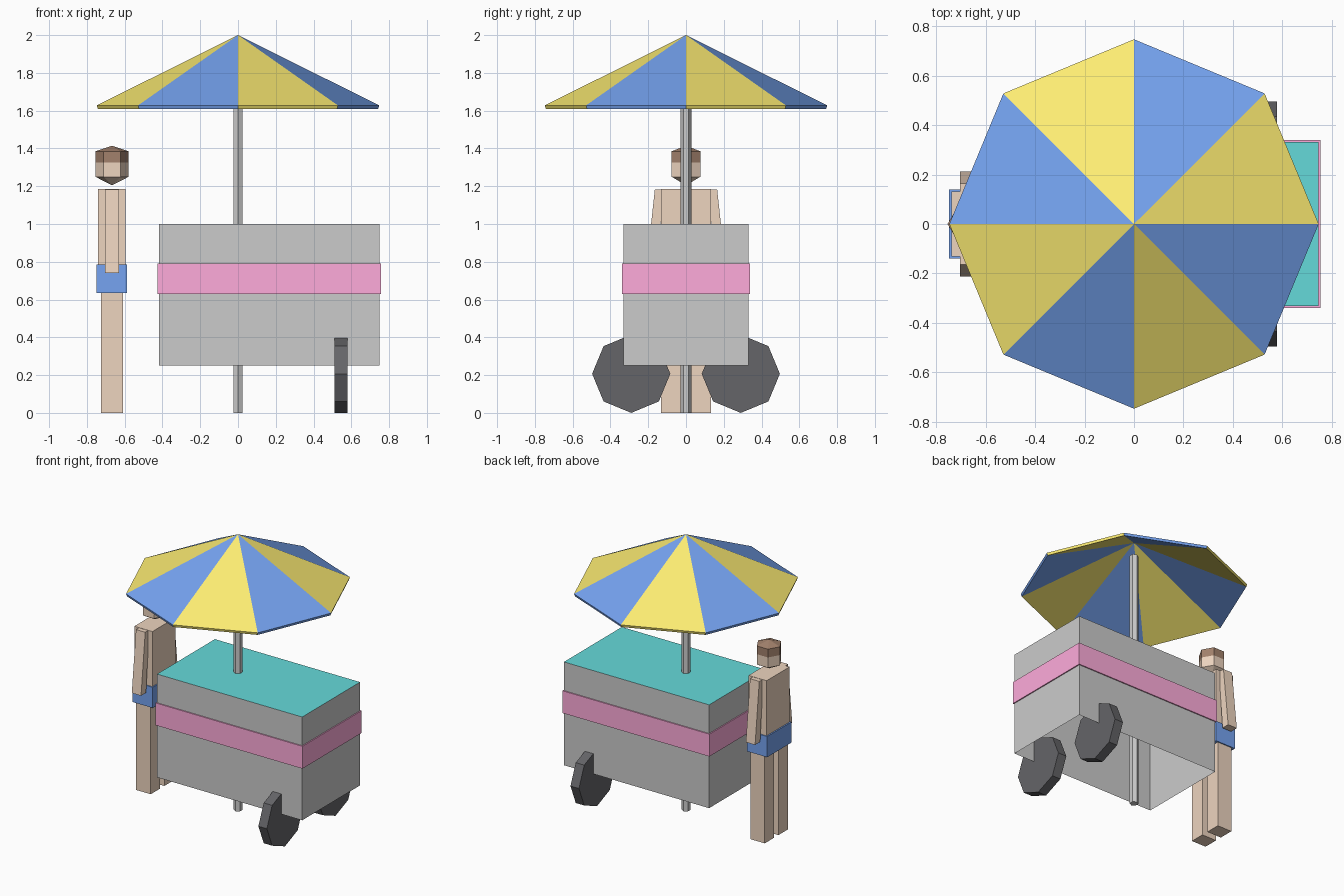
import bpy, bmesh
from math import sin, cos, pi, radians
from mathutils import Matrix

if "Cube" in bpy.data.objects:
    bpy.data.objects.remove(bpy.data.objects["Cube"])


def mat(name, rgb):
    m = bpy.data.materials.new(name)
    m.diffuse_color = (*rgb, 1)
    m.use_nodes = True
    m.node_tree.nodes["Principled BSDF"].inputs["Base Color"].default_value = m.diffuse_color
    return m


YELLOW = mat("yellow", (0.98, 0.84, 0.17))
BLUE = mat("blue", (0.18, 0.37, 0.88))
PINK = mat("pink", (1.0, 0.41, 0.71))
TEAL = mat("teal", (0.13, 0.70, 0.70))
SKIN = mat("skin", (0.85, 0.66, 0.52))
HAIR = mat("hair", (0.36, 0.22, 0.15))
BLACK = mat("black", (0.13, 0.13, 0.14))


def finish(name, bm, *mats):
    me = bpy.data.meshes.new(name)
    bm.to_mesh(me)
    bm.free()
    for m in mats:
        me.materials.append(m)
    ob = bpy.data.objects.new(name, me)
    bpy.context.collection.objects.link(ob)
    return ob


def loft(name, rings, mats=(), caps=(True, True), index=None):
    """Bridge equal-length rings of points; caps close the first/last ring."""
    bm = bmesh.new()
    vs = [[bm.verts.new(p) for p in r] for r in rings]
    n = len(rings[0])
    for k, (a, b) in enumerate(zip(vs, vs[1:])):
        for i in range(n):
            j = (i + 1) % n
            f = bm.faces.new((a[i], a[j], b[j], b[i]))
            if index:
                f.material_index = index(k, i)
    if caps[0]:
        bm.faces.new(vs[0][::-1])
    if caps[1]:
        bm.faces.new(vs[-1])
    bmesh.ops.remove_doubles(bm, verts=bm.verts, dist=1e-5)
    bmesh.ops.recalc_face_normals(bm, faces=bm.faces)
    return finish(name, bm, *mats)


def rect(x0, x1, y0, y1, z):
    return [(x0, y0, z), (x1, y0, z), (x1, y1, z), (x0, y1, z)]


def box(name, x, y, z, *mats, caps=(True, True)):
    return loft(name, [rect(*x, *y, h) for h in z], mats, caps)


def ngon(n, r, z, cx=0.0, start=0.0):
    return [(cx + r * cos(start + 2 * pi * i / n),
             r * sin(start + 2 * pi * i / n), z) for i in range(n)]


# umbrella: thin hollow octagonal cone in alternating colours
bm = bmesh.new()
tops = [bm.verts.new((0, 0, z)) for z in (2.0, 1.98)]
outer = [bm.verts.new(p) for p in ngon(8, 0.748, 1.628)]
inner = [bm.verts.new(p) for p in ngon(8, 0.742, 1.61)]
for i in range(8):
    j = (i + 1) % 8
    for vs in ((tops[0], outer[i], outer[j]), (tops[1], inner[j], inner[i]),
               (outer[i], inner[i], inner[j], outer[j])):
        bm.faces.new(vs).material_index = i % 2
finish("umbrella_canopy", bm, YELLOW, BLUE)

# pole standing on the ground
loft("umbrella_pole", [ngon(6, 0.029, z, start=pi / 2) for z in (0, 1.88)])

# cart: open-bottomed body, coloured top, raised stripe
CX, CY = (-0.418, 0.748), (-0.332, 0.332)
box("cart_body", CX, CY, (0.25, 1.0), caps=(False, False))
bm = bmesh.new()
bm.faces.new([bm.verts.new(p) for p in rect(*CX, *CY, 1.0)])
finish("cart_top", bm, TEAL)
g = 0.008
wide = (CX[0] - g, CX[1] + g, CY[0] - g, CY[1] + g)
loft("cart_stripe", [rect(*CX, *CY, 0.63), rect(*wide, 0.63),
                     rect(*wide, 0.792), rect(*CX, *CY, 0.792)],
     (PINK,), (False, False))

# octagonal wheels
for side, s in (("front", -1), ("back", 1)):
    bm = bmesh.new()
    bmesh.ops.create_cone(bm, cap_ends=True, segments=8, radius1=0.207,
                          radius2=0.207, depth=0.068,
                          matrix=Matrix.Translation((0.546, s * 0.29, 0.207))
                          @ Matrix.Rotation(radians(90), 4, 'Y'))
    finish(side + "_wheel", bm, BLACK)

# vendor: legs, slanted arms, shorts, torso
PX = -0.667
for side, s in (("front", -1), ("back", 1)):
    box(side + "_leg", (PX - 0.058, PX + 0.058),
        sorted((s * 0.025, s * 0.132)), (0, 0.66), SKIN)
    ax = (PX - 0.037, PX + 0.037)
    loft(side + "_arm",
         [rect(*ax, *sorted((s * 0.155, s * 0.213)), 0.74),
          rect(*ax, *sorted((s * 0.12, s * 0.165)), 1.183)], (SKIN,))
box("shorts", (-0.75, -0.587), (-0.14, 0.14), (0.635, 0.785), BLUE)
box("torso", (-0.74, -0.595), (-0.132, 0.132), (0.78, 1.185), SKIN)

# six-sided head with pointed chin and hair cap
loft("head", [ngon(6, r, z, PX) for r, z in
              ((0, 1.205), (0.088, 1.25), (0.088, 1.325),
               (0.088, 1.385), (0, 1.414))],
     (SKIN, HAIR), (False, False), lambda k, i: int(k > 1))
